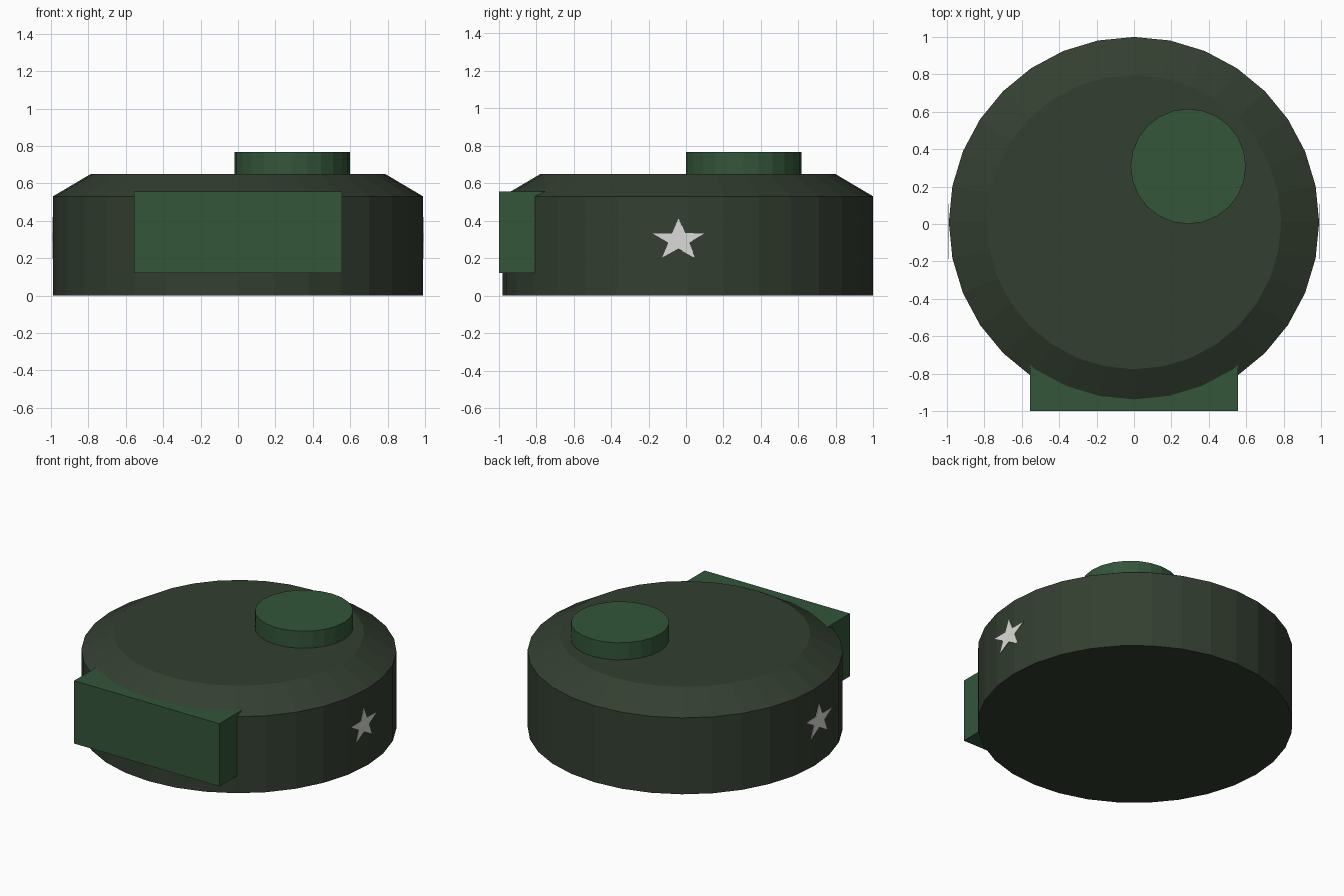
import bpy, bmesh, math

if "Cube" in bpy.data.objects:
    bpy.data.objects.remove(bpy.data.objects["Cube"])


def material(name, rgb):
    m = bpy.data.materials.new(name)
    m.diffuse_color = (*rgb, 1)
    m.use_nodes = True
    m.node_tree.nodes["Principled BSDF"].inputs["Base Color"].default_value = m.diffuse_color
    return m


DARK = material("dark olive", (0.033, 0.049, 0.030))
GREEN = material("mid green", (0.033, 0.092, 0.042))
WHITE = material("off white", (0.70, 0.70, 0.68))


def finish(name, bm, mat):
    bmesh.ops.recalc_face_normals(bm, faces=bm.faces)
    mesh = bpy.data.meshes.new(name)
    bm.to_mesh(mesh)
    bm.free()
    mesh.materials.append(mat)
    obj = bpy.data.objects.new(name, mesh)
    bpy.context.collection.objects.link(obj)
    return obj


def lathe(name, profile, sides, centre, mat):
    """Closed round solid from (radius, z) rings, bottom to top."""
    bm = bmesh.new()
    rings = []
    for r, z in profile:
        angles = [2 * math.pi * i / sides for i in range(sides)]
        rings.append([bm.verts.new((centre[0] + r * math.cos(a),
                                    centre[1] + r * math.sin(a), z)) for a in angles])
    for low, high in zip(rings, rings[1:]):
        for i in range(sides):
            j = (i + 1) % sides
            bm.faces.new((low[i], low[j], high[j], high[i]))
    bm.faces.new(rings[0][::-1])
    bm.faces.new(rings[-1])
    return finish(name, bm, mat)


def box(name, lo, hi, mat):
    bm = bmesh.new()
    bmesh.ops.create_cube(bm, size=1)
    for v in bm.verts:
        v.co = [(a + b) / 2 + c * (b - a) for a, b, c in zip(lo, hi, v.co)]
    return finish(name, bm, mat)


def star(name, x, y, z, ry, rz, mat):
    """Thin five-pointed plate facing sideways."""
    bm = bmesh.new()
    pts = []
    for i in range(10):
        k = 1 if i % 2 == 0 else 0.39
        a = math.pi * i / 5
        pts.append(bm.verts.new((x, y + k * ry * math.sin(a), z + k * rz * math.cos(a))))
    face = bm.faces.new(pts)
    out = bmesh.ops.extrude_face_region(bm, geom=[face])
    for v in out["geom"]:
        if isinstance(v, bmesh.types.BMVert):
            v.co.x += math.copysign(0.004, x)
    return finish(name, bm, mat)


# Round turret body with chamfered roof
lathe("turret_body", [(0.99, 0), (0.99, 0.53), (0.787, 0.65)], 32, (0, 0.01), DARK)

# Hatch on the roof, set into it slightly
lathe("roof_hatch", [(0.308, 0.63), (0.308, 0.768)], 24, (0.29, 0.308), GREEN)

# Block across the front
box("front_block", (-0.557, -1.0, 0.12), (0.557, -0.65, 0.555), GREEN)

# Painted stars on both sides
for side, label in ((1, "right"), (-1, "left")):
    star(f"{label}_star", side * 0.991, -0.04, 0.297, 0.155, 0.122, WHITE)
